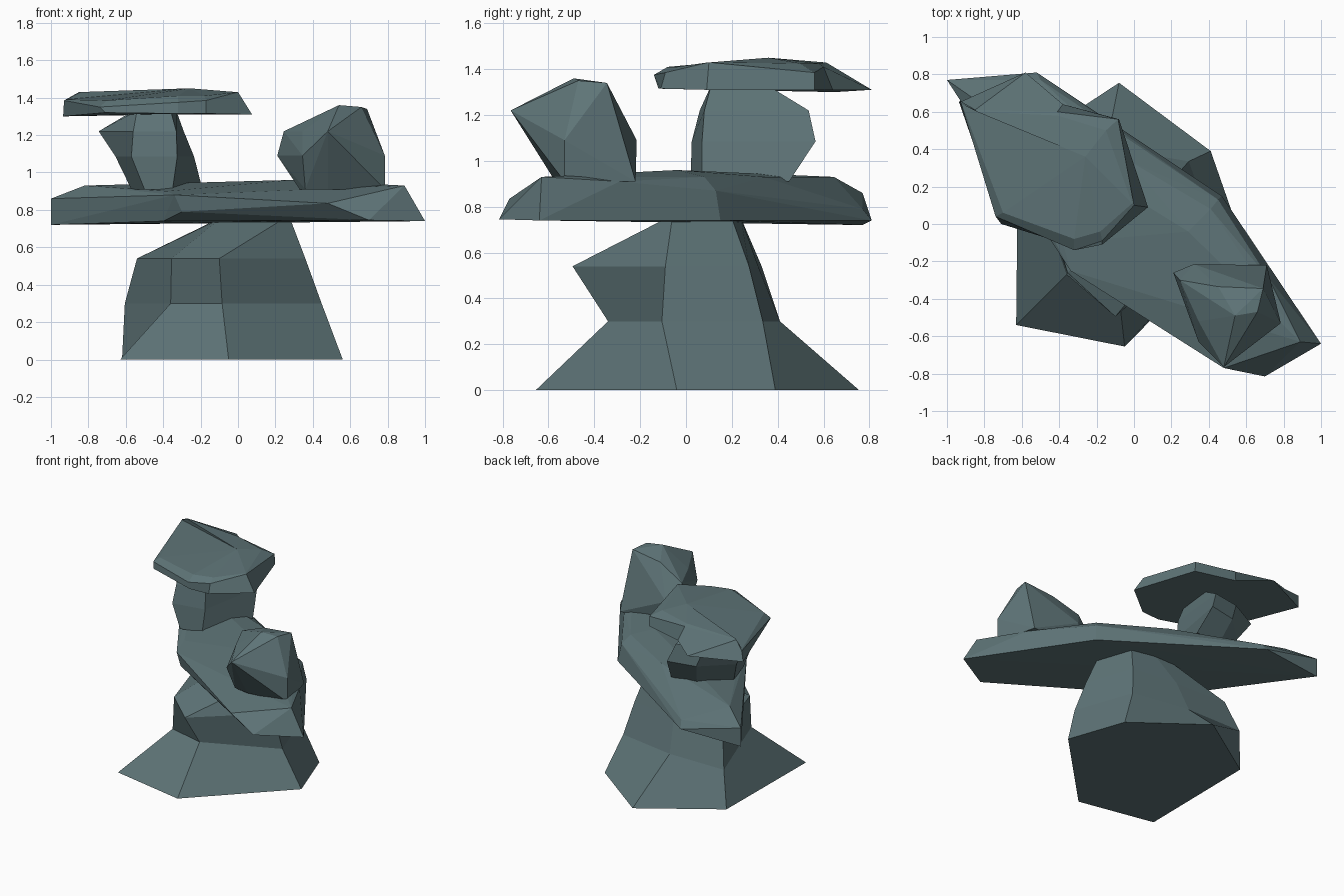
import bpy, bmesh

stone = bpy.data.materials.new("grey_green_stone")
stone.diffuse_color = (0.112, 0.175, 0.185, 1)


def finish(bm, name):
    bmesh.ops.recalc_face_normals(bm, faces=bm.faces[:])
    mesh = bpy.data.meshes.new(name)
    bm.to_mesh(mesh)
    bm.free()
    mesh.materials.append(stone)
    bpy.context.collection.objects.link(bpy.data.objects.new(name, mesh))


def loft_rock(name, rings, peak=None):
    """Faceted rock from stacked rings of corners, optionally fanned to a peak."""
    bm = bmesh.new()
    loops = [[bm.verts.new(p) for p in ring] for ring in rings]
    n = len(loops[0])
    for low, high in zip(loops, loops[1:]):
        for i in range(n):
            j = (i + 1) % n
            bm.faces.new((low[i], low[j], high[j], high[i]))
    bm.faces.new(loops[0][::-1])
    if peak:
        tip = bm.verts.new(peak)
        for i in range(n):
            bm.faces.new((loops[-1][i], loops[-1][(i + 1) % n], tip))
    else:
        bm.faces.new(loops[-1])
    finish(bm, name)


def level(z, corners):
    return [(x, y, z) for x, y in corners]


def hull_rock(name, points):
    """Chiselled rock as the convex hull of its corners."""
    bm = bmesh.new()
    for p in points:
        bm.verts.new(p)
    bmesh.ops.convex_hull(bm, input=bm.verts[:])
    loose = [v for v in bm.verts if not v.link_faces]
    bmesh.ops.delete(bm, geom=loose, context='VERTS')
    bmesh.ops.dissolve_limit(bm, angle_limit=0.03, verts=bm.verts[:], edges=bm.edges[:])
    finish(bm, name)


# Flared base boulder
loft_rock("base_boulder", [
    level(0.00, [(-.63, -.54), (-.05, -.655), (.56, -.04), (.41, .39), (-.08, .755), (-.62, .40)]),
    level(0.30, [(-.36, -.27), (-.085, -.34), (.447, -.105), (.293, .335), (-.15, .41), (-.605, .41)]),
    level(0.54, [(-.355, -.26), (-.10, -.495), (.36, -.09), (.24, .275), (-.12, .315), (-.54, .33)]),
    level(0.75, [(-.10, -.03), (.24, -.085), (.28, -.06), (.19, .20), (.02, .24), (-.11, .24)]),
])

# Long diagonal slab
hull_rock("long_slab", [
    (-1, .77, .72), (-.52, .81, .74), (.47, .15, .74), (.545, .02, .74),
    (1, -.64, .74), (.70, -.815, .745), (-.40, -.12, .74),
    (-1, .77, .86), (-.50, .77, .79), (.45, .13, .87), (.48, -.77, .835),
    (-.30, -.26, .79), (-.34, -.25, .88), (-.38, -.10, .90), (-.82, .645, .93),
    (.29, -.04, .96), (.89, -.63, .93), (.41, .08, .93), (-.03, .34, .93), (.72, -.29, .91),
])

# Five-sided pillar stone holding the cap
loft_rock("pillar_stone", [
    level(0.91, [(-.50, .02), (-.35, .07), (-.19, .45), (-.40, .44), (-.57, .24)]),
    level(1.085, [(-.57, .025), (-.325, .07), (-.235, .565), (-.45, .52), (-.655, .33)]),
    level(1.22, [(-.56, .06), (-.33, .08), (-.29, .535), (-.50, .50), (-.745, .37)]),
    level(1.33, [(-.54, .11), (-.36, .11), (-.33, .355), (-.42, .35), (-.56, .25)]),
])

# Flat cap stone with a low spur at the back
loft_rock("cap_stone", [
    [(-.935, .65, 1.30), (-.58, .81, 1.31), (-.38, .64, 1.31), (-.08, .56, 1.31),
     (.075, .09, 1.31), (-.17, -.11, 1.315), (-.32, -.12, 1.315), (-.71, 0, 1.32)],
    [(-.93, .66, 1.385), (-.85, .61, 1.43), (-.41, .60, 1.41), (-.085, .56, 1.385),
     (0, .10, 1.43), (-.17, -.09, 1.385), (-.32, -.14, 1.375), (-.74, .04, 1.35)],
    [(-.92, .64, 1.39), (-.84, .60, 1.43), (-.41, .58, 1.425), (-.15, .50, 1.425),
     (-.01, .11, 1.43), (-.18, -.04, 1.41), (-.32, -.08, 1.41), (-.70, .06, 1.385)],
], peak=(-.26, .36, 1.45))

# Small boulder on the other end of the slab
hull_rock("small_boulder", [
    (.33, -.24, .91), (.33, -.45, .91), (.36, -.55, .91), (.48, -.57, .91),
    (.785, -.53, .91), (.71, -.22, .91),
    (.21, -.26, 1.09), (.345, -.63, 1.09), (.49, -.67, 1.09), (.785, -.53, 1.09),
    (.71, -.29, 1.09), (.32, -.215, 1.09),
    (.245, -.30, 1.22), (.345, -.52, 1.22), (.48, -.765, 1.22),
    (.54, -.49, 1.36), (.66, -.47, 1.35), (.69, -.345, 1.34), (.45, -.335, 1.31),
])
